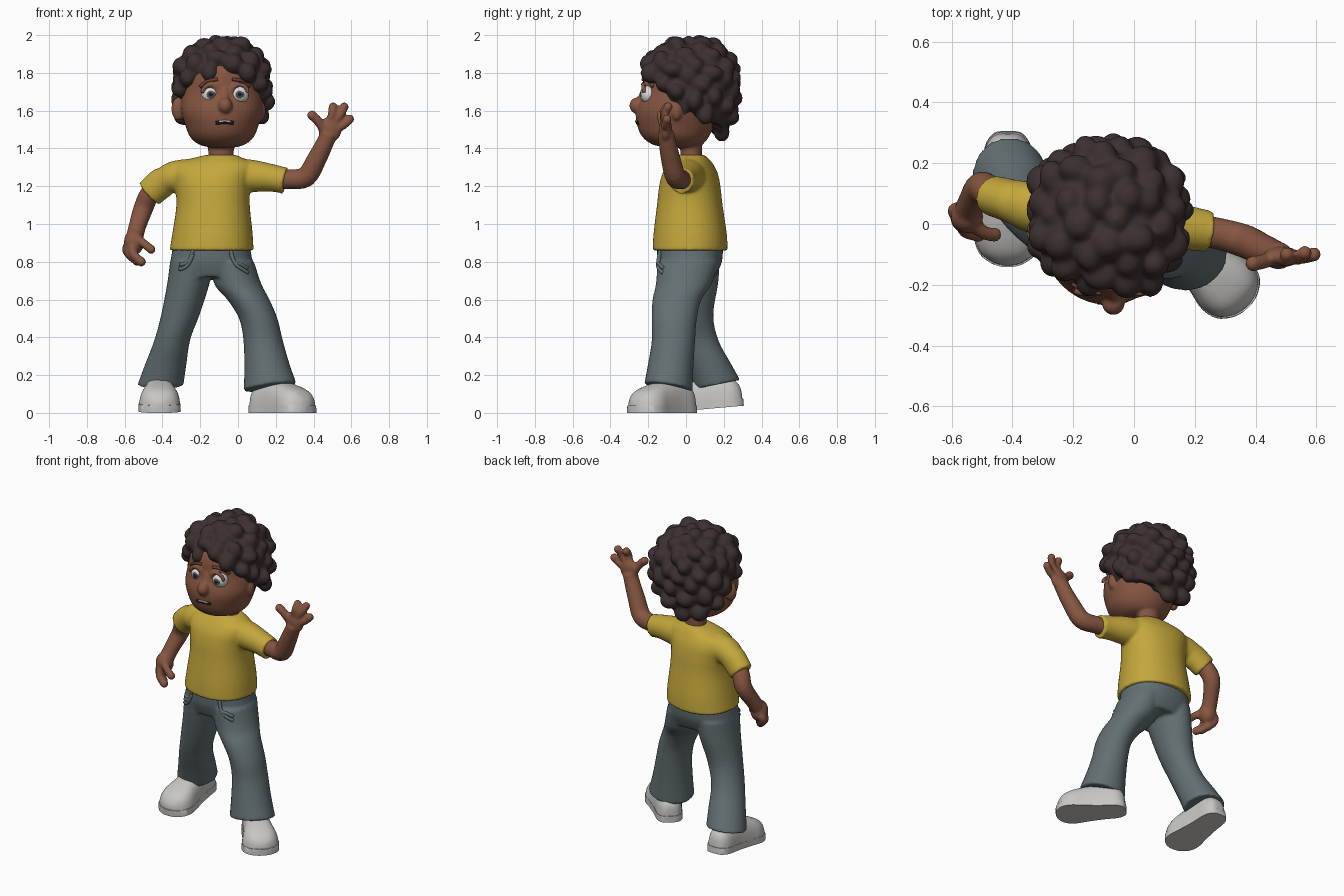
import bpy, bmesh, math, random
from mathutils import Vector, Matrix
from mathutils.bvhtree import BVHTree

if "Cube" in bpy.data.objects:
    bpy.data.objects.remove(bpy.data.objects["Cube"])

random.seed(4)


def material(name, r, g, b):
    m = bpy.data.materials.new(name)
    m.diffuse_color = (r, g, b, 1)
    m.use_nodes = True
    m.node_tree.nodes["Principled BSDF"].inputs["Base Color"].default_value = m.diffuse_color
    return m


SKIN = material("skin brown", .24, .092, .054)
HAIR = material("hair dark brown", .046, .029, .029)
YELLOW = material("shirt yellow", .55, .385, .045)
DENIM = material("trouser grey blue", .125, .16, .17)
SHOE = material("shoe light grey", .58, .57, .55)
BROW = material("brow red brown", .15, .052, .036)
WHITE = material("eye white", .7, .7, .7)
IRIS = material("iris grey", .1, .1, .11)
DARK = material("dark", .012, .01, .01)


def spline(pts, k):
    """Smooth curve through tuples of any length."""
    out = []
    for i in range(len(pts) - 1):
        a, b, c, d = pts[max(i - 1, 0)], pts[i], pts[i + 1], pts[min(i + 2, len(pts) - 1)]
        for j in range(k):
            t = j / k
            out.append([.5 * (2 * q + (r - p) * t + (2 * p - 5 * q + 4 * r - s) * t * t
                              + (3 * q - p - 3 * r + s) * t ** 3) for p, q, r, s in zip(a, b, c, d)])
    return out + [list(pts[-1])]


def tube(bm, pts, flat=False, ref=(1, 0, 0), n=24, p=2, k=4):
    """Sweep ellipses along points (x, y, z, r) or (x, y, z, ru, rv); flat keeps rings level."""
    s, rings = spline(pts, k), []
    for i, q in enumerate(s):
        t = Vector((0, 0, 1))
        if not flat:
            t = (Vector(s[min(i + 1, len(s) - 1)][:3]) - Vector(s[max(i - 1, 0)][:3])).normalized()
        u = Vector(ref)
        u = (u - t * u.dot(t)).normalized()
        v = t.cross(u)
        ring = []
        for j in range(n):
            c, d = math.cos(j * math.tau / n), math.sin(j * math.tau / n)
            c, d = (math.copysign(abs(w) ** (2 / p), w) for w in (c, d))
            ring.append(bm.verts.new(Vector(q[:3]) + u * c * max(q[3], .004) + v * d * max(q[-1], .004)))
        rings.append(ring)
    for a, b in zip(rings, rings[1:]):
        for j in range(n):
            bm.faces.new((a[j], a[(j + 1) % n], b[(j + 1) % n], b[j]))
    bm.faces.new(rings[0])
    bm.faces.new(rings[-1])


def ball(bm, c, r, seg=24):
    r = (r, r, r) if isinstance(r, float) else r
    bmesh.ops.create_uvsphere(bm, u_segments=seg, v_segments=seg // 2, radius=1,
                              matrix=Matrix.Translation(c) @ Matrix.Diagonal((*r, 1)))


def finger(bm, pts, r):
    tube(bm, [(*q, r) for q in pts], ref=(.3, 1, .1), n=12)
    ball(bm, pts[-1], r * 1.08, 12)


def make(name, bm, mats, voxel=0, smooth=0):
    """Turn the bmesh into an object, optionally fusing its pieces to one skin."""
    bmesh.ops.recalc_face_normals(bm, faces=bm.faces[:])
    me = bpy.data.meshes.new(name)
    bm.to_mesh(me)
    bm.free()
    ob = bpy.data.objects.new(name, me)
    bpy.context.collection.objects.link(ob)
    if voxel:
        m = ob.modifiers.new("fuse", 'REMESH')
        m.mode, m.voxel_size = 'VOXEL', voxel
        if smooth:
            m = ob.modifiers.new("soften", 'SMOOTH')
            m.factor, m.iterations = .5, smooth
        dg = bpy.context.evaluated_depsgraph_get()
        ob.data = bpy.data.meshes.new_from_object(ob.evaluated_get(dg))
        ob.modifiers.clear()
        ob.data.materials.clear()
    for m in mats:
        ob.data.materials.append(m)
    ob.data.polygons.foreach_set("use_smooth", [True] * len(ob.data.polygons))
    return ob


def surface(ob):
    me = ob.data
    return BVHTree.FromPolygons([v.co for v in me.vertices], [p.vertices[:] for p in me.polygons])


# head with nose, ears, eyelids and neck
EYES = [(-.145, -.193, 1.685), (.008, -.193, 1.685)]
bm = bmesh.new()
tube(bm, [(-.08, -.03, 1.405, .06, .07), (-.085, -.045, 1.42, .12, .13), (-.085, -.055, 1.46, .168, .175),
          (-.085, -.055, 1.52, .193, .203), (-.085, -.05, 1.6, .216, .215), (-.085, -.02, 1.7, .213, .213),
          (-.085, -.01, 1.8, .2, .21), (-.085, 0, 1.87, .15, .17), (-.085, 0, 1.91, .05, .06)], flat=True, n=40)
ball(bm, (-.068, -.26, 1.627), (.038, .04, .042))
tube(bm, [(-.07, -.215, 1.72, .018), (-.068, -.24, 1.64, .026)])
ball(bm, (-.315, -.015, 1.61), (.038, .03, .063))
ball(bm, (.125, -.05, 1.6), (.022, .03, .05))
for x, y, z in EYES:
    tube(bm, [(x + .048 * math.cos(a), -.22 - .008 * math.sin(a), z + .054 * math.sin(a), .012)
              for a in (.2, .9, 1.57, 2.25, 2.95)], n=12)
tube(bm, [(-.09, .028, 1.28, .072, .062), (-.09, .028, 1.38, .068, .057), (-.09, .025, 1.5, .075, .065)], flat=True)
head = make("head", bm, [SKIN], .008, 3)
face = surface(head)


def on_face(x, z):
    hit = face.ray_cast(Vector((x, -1, z)), Vector((0, 1, 0)))[0]
    return hit if hit else face.find_nearest(Vector((x, -.25, z)))[0]


# eyes coloured by angle from the gaze direction
for name, c in zip(("right_eye", "left_eye"), EYES):
    bm = bmesh.new()
    bmesh.ops.create_uvsphere(bm, u_segments=32, v_segments=28, radius=.049,
                              matrix=Matrix.Translation(c) @ Matrix.Rotation(math.pi / 2, 4, 'X'))
    for f in bm.faces:
        a = math.degrees((f.calc_center_median() - Vector(c)).angle(Vector((.04, -1, 0))))
        f.material_index = 2 if a < 14 else 1 if a < 27 else 0
    make(name, bm, [WHITE, IRIS, DARK])

# eyebrows and mouth laid on the face
for name, row, r, mat, lift in (
        ("right_brow", [(-.2, 1.727), (-.16, 1.757), (-.108, 1.766)], .009, BROW, .003),
        ("left_brow", [(-.03, 1.766), (.025, 1.757), (.06, 1.727)], .009, BROW, .003),
        ("mouth", [(-.118, 1.536), (-.095, 1.539), (-.07, 1.54), (-.045, 1.539), (-.024, 1.536)], .012, DARK, -.006),
        ("teeth", [(-.1, 1.543), (-.07, 1.545), (-.04, 1.543)], .005, WHITE, .003)):
    bm = bmesh.new()
    tube(bm, [(*(on_face(x, z) + Vector((0, -lift, 0))), r) for x, z in row], ref=(0, 0, 1), n=12)
    make(name, bm, [mat])


# curly hair: cap plus curls, both trimmed at the hairline
def hairline(x, y):
    if y < 0:
        return 1.57 - 1.1 * y - .1 * (x + .08)
    return 1.57 - .5 * y + .08 * (x + .08)


def cap(d):
    p = 2.5
    d = d / sum(abs(w) ** p for w in d) ** (1 / p)
    return Vector((-.082 + .228 * d.x, .026 + (.222 if d.y > 0 else .232) * d.y,
                   1.735 + (.23 if d.z > 0 else .31) * d.z))


bm = bmesh.new()
bmesh.ops.create_icosphere(bm, subdivisions=4, radius=1)
for v in bm.verts:
    q = cap(v.co.normalized())
    if q.z < hairline(q.x, q.y):
        q = Vector((-.082, 0, 1.72)).lerp(q, .7)
    v.co = q
N = 88
for i in range(N):
    z, a = 1 - 2 * (i + .5) / N, i * 2.39996
    s = math.sqrt(1 - z * z)
    q = cap(Vector((s * math.cos(a), s * math.sin(a), z)))
    if q.z > hairline(q.x, q.y) + .02:
        q += Vector([random.uniform(-.014, .01) * w for w in (1, 1, 1)])
        ball(bm, q, tuple(random.uniform(.042, .06) for _ in range(3)), 16)
hair = make("curly_hair", bm, [HAIR], .009, 22)
top = max(v.co.z for v in hair.data.vertices)
hair.data.transform(Matrix.Translation((0, 0, 2 - top)))

# shirt: turned torso fused with both sleeves
bm = bmesh.new()
tube(bm, [(-.14, .022, .86, .222, .197), (-.135, .022, .95, .212, .192), (-.132, .02, 1.1, .194, .172),
          (-.135, .02, 1.2, .2, .16), (-.135, .022, 1.27, .215, .142), (-.125, .025, 1.32, .205, .112),
          (-.105, .028, 1.35, .13, .085), (-.09, .028, 1.365, .08, .07)], flat=True, ref=(.988, -.156, 0), n=40, p=2.2)
tube(bm, [(-.08, .03, 1.26, .09), (.06, .008, 1.255, .087), (.17, -.012, 1.245, .074, .08),
          (.25, -.025, 1.23, .068, .076)], ref=(0, 1, 0))
tube(bm, [(-.2, .035, 1.26, .09), (-.33, .055, 1.25, .085, .088), (-.4, .075, 1.22, .072, .082),
          (-.47, .095, 1.16, .066, .078)], ref=(0, 1, 0))
make("shirt", bm, [YELLOW], .009, 6)

# raised left arm and spread hand
bm = bmesh.new()
tube(bm, [(.15, -.01, 1.24, .056), (.27, -.03, 1.237, .052), (.36, -.055, 1.25, .055), (.415, -.08, 1.34, .052),
          (.465, -.1, 1.44, .046), (.48, -.106, 1.48, .045)], ref=(0, 1, 0))
ball(bm, (.487, -.108, 1.5), (.062, .034, .068))
finger(bm, [(.455, -.112, 1.5), (.42, -.125, 1.55), (.392, -.13, 1.575)], .025)
finger(bm, [(.485, -.11, 1.53), (.5, -.118, 1.59), (.503, -.1, 1.62)], .023)
finger(bm, [(.505, -.11, 1.53), (.542, -.112, 1.58), (.562, -.095, 1.62)], .023)
finger(bm, [(.51, -.11, 1.5), (.56, -.108, 1.525), (.592, -.1, 1.555)], .023)
make("left_arm", bm, [SKIN], .008, 4)

# lowered right arm and relaxed hand
bm = bmesh.new()
tube(bm, [(-.38, .07, 1.23, .056), (-.465, .1, 1.16, .053), (-.502, .12, 1.08, .052), (-.532, .075, .99, .046),
          (-.545, .045, .94, .046)], ref=(1, 0, 0))
ball(bm, (-.55, .025, .905), (.054, .055, .068))
finger(bm, [(-.58, .05, .89), (-.59, .04, .86), (-.56, .02, .825)], .025)
finger(bm, [(-.575, .02, .89), (-.575, .005, .845), (-.535, -.01, .805)], .025)
finger(bm, [(-.56, -.01, .88), (-.55, -.025, .835), (-.512, -.035, .8)], .024)
finger(bm, [(-.53, -.005, .92), (-.49, -.03, .89), (-.46, -.035, .865)], .023)
make("right_arm", bm, [SKIN], .008, 4)

# trousers: pelvis fused with flared legs
bm = bmesh.new()
tube(bm, [(-.14, .022, .9, .2, .175), (-.14, .02, .8, .217, .17), (-.13, .015, .72, .22, .14)], flat=True, n=40, p=2.3)
tube(bm, [(-.03, .01, .8, .115, .162), (0, -.012, .68, .125, .148), (.055, -.048, .6, .112, .13),
          (.107, -.062, .5, .102, .12), (.132, -.066, .39, .104, .115), (.152, -.08, .26, .119, .12),
          (.17, -.093, .135, .14, .128)], flat=True)
tube(bm, [(-.245, .02, .8, .115, .16), (-.264, .025, .68, .112, .145), (-.305, .03, .52, .102, .115),
          (-.347, .06, .39, .095, .11), (-.383, .12, .26, .11, .115), (-.41, .165, .15, .122, .122)], flat=True)
legs = make("trousers", bm, [DENIM], .01, 5)
# slope the hems over the shoes
for v in legs.data.vertices:
    x, y, z = v.co
    d = (x - .172) * .685 - (y + .095) * .727 if x > -.13 else y - .165
    v.co.z += .2 * d * min(max((.38 - z) / .22, 0), 1)
cloth = surface(legs)

# raised pocket edges
for name, row in (("right_pocket", [(-.245, .865), (-.265, .815), (-.3, .79), (-.35, .785)]),
                  ("left_pocket", [(-.03, .865), (-.01, .815), (.03, .79), (.09, .78)])):
    bm = bmesh.new()
    for dz in (0, -.025):
        tube(bm, [(*cloth.find_nearest(Vector((x, -.16, z + dz)))[0], .01) for x, z in row], ref=(0, 0, 1), n=12)
    make(name, bm, [DENIM])

# shoes: domed upper on a flat sole
SECTIONS = [(.205, .02, .06), (.195, .05, .11), (.15, .076, .15), (.05, .084, .17), (-.05, .098, .16),
            (-.13, .111, .14), (-.19, .096, .115), (-.225, .056, .08), (-.237, .02, .05)]
for side, loc, turn, pitch, length in (("left", (.22, -.112, 0), 43, 0, .94), ("right", (-.415, .1, .02), 0, 5, 1)):
    place = (Matrix.Translation(loc) @ Matrix.Rotation(math.radians(turn), 4, 'Z')
             @ Matrix.Rotation(math.radians(pitch), 4, 'X'))
    for part, grow, low, high in (("upper", .985, .03, 1), ("sole", 1.01, 0, .04)):
        bm = bmesh.new()
        tube(bm, [(0, y * grow * length, 0, w * grow, h) for y, w, h in SECTIONS], n=32, p=2.9)
        for v in bm.verts:
            v.co.z = min(max(v.co.z, low), high)
        bm.transform(place)
        ob = make(f"{side}_shoe_{part}", bm, [SHOE])
        bpy.context.view_layer.objects.active = ob
        ob.select_set(True)
        bpy.ops.object.shade_smooth_by_angle(angle=math.radians(40))
        ob.select_set(False)
